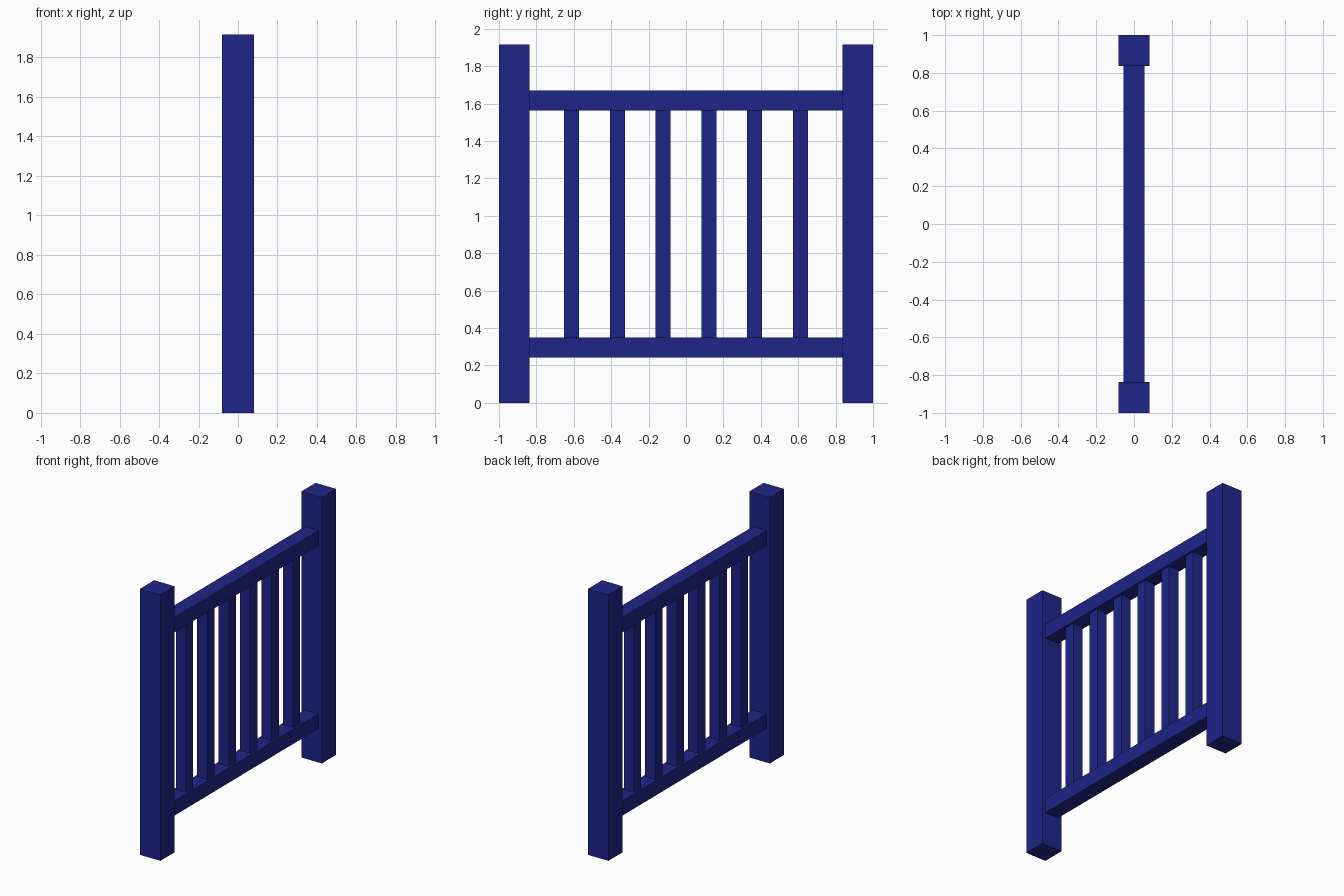
import bpy

if "Cube" in bpy.data.objects:
    bpy.data.objects.remove(bpy.data.objects["Cube"])

navy = bpy.data.materials.new("navy_paint")
navy.diffuse_color = (0.014, 0.018, 0.25, 1)
navy.use_nodes = True
navy.node_tree.nodes["Principled BSDF"].inputs["Base Color"].default_value = navy.diffuse_color

POST_W, POST_H = 0.163, 1.915
RAIL_W, RAIL_H = 0.109, 0.106
LOW_Z, HIGH_Z = 0.296, 1.616      # rail centre heights
BAL_W, BAL_STEP, BAL_COUNT = 0.08, 0.2445, 6


def box(name, centre, size):
    bpy.ops.mesh.primitive_cube_add(size=1, location=centre)
    ob = bpy.context.object
    ob.name = name
    ob.scale = size
    bpy.ops.object.transform_apply(location=False, rotation=False, scale=True)
    ob.data.materials.append(navy)
    return ob


# End posts
for side, name in ((-1, "front_post"), (1, "back_post")):
    box(name, (0, side * (1 - POST_W / 2), POST_H / 2), (POST_W, POST_W, POST_H))

# Rails running between the posts
rail_len = 2 - 2 * POST_W
for name, z in (("bottom_rail", LOW_Z), ("top_rail", HIGH_Z)):
    box(name, (0, 0, z), (RAIL_W, rail_len, RAIL_H))

# Square balusters between the rails
for i in range(BAL_COUNT):
    y = (i - (BAL_COUNT - 1) / 2) * BAL_STEP
    box(f"baluster_{i + 1}", (0, y, (LOW_Z + HIGH_Z) / 2),
        (BAL_W, BAL_W, HIGH_Z - LOW_Z - RAIL_H))
